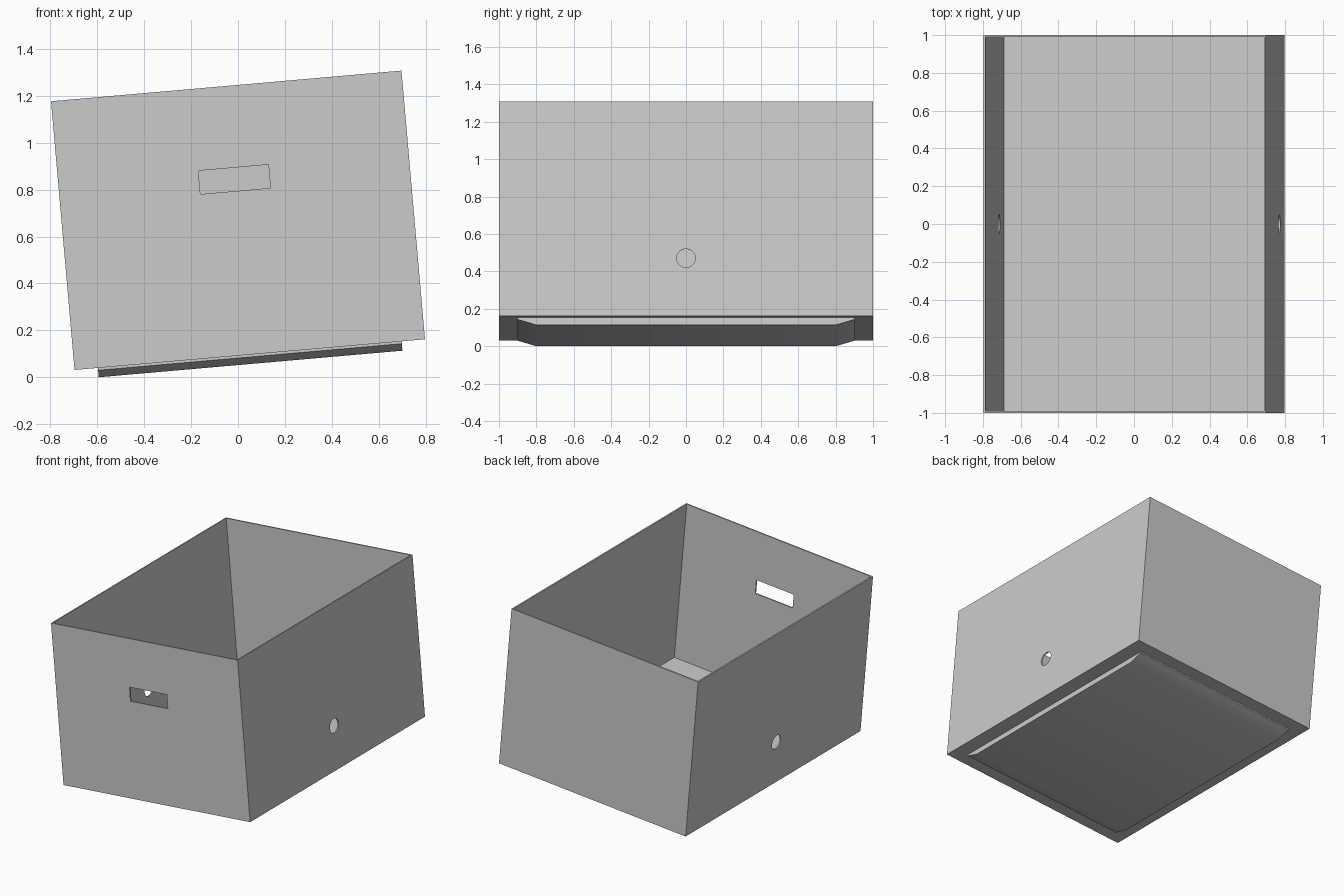
import bpy
import bmesh
from math import radians, sin, cos
from mathutils import Matrix

old = bpy.data.objects.get("Cube")
if old:
    bpy.data.objects.remove(old, do_unlink=True)

WIDTH, LENGTH, HEIGHT, WALL = 1.5, 2.0, 1.15, 0.01
INSET, LIP, DROP = 0.1, 0.01, 0.04
ANGLE = radians(5)

# The whole crate leans, resting on one lower edge of its base
lift = (WIDTH / 2 - INSET) * sin(ANGLE) + DROP * cos(ANGLE)
TILT = (Matrix.Translation((HEIGHT / 2 * sin(ANGLE), 0, lift))
        @ Matrix.Rotation(-ANGLE, 4, 'Y'))

grey = bpy.data.materials.new("plain_grey")
grey.use_nodes = True
grey.diffuse_color = (0.6, 0.6, 0.6, 1)
grey.node_tree.nodes["Principled BSDF"].inputs["Base Color"].default_value = (0.6, 0.6, 0.6, 1)


def make_object(name, bm):
    bmesh.ops.recalc_face_normals(bm, faces=bm.faces)
    mesh = bpy.data.meshes.new(name)
    bm.to_mesh(mesh)
    bm.free()
    mesh.materials.append(grey)
    obj = bpy.data.objects.new(name, mesh)
    bpy.context.collection.objects.link(obj)
    return obj


def box(name, size, centre):
    bm = bmesh.new()
    bmesh.ops.create_cube(bm, size=1, matrix=Matrix.Translation(centre) @ Matrix.Diagonal((*size, 1)))
    return make_object(name, bm)


def select_only(obj):
    bpy.ops.object.select_all(action='DESELECT')
    obj.select_set(True)
    bpy.context.view_layer.objects.active = obj


def cut(obj, cutter):
    select_only(obj)
    mod = obj.modifiers.new("cut", 'BOOLEAN')
    mod.operation = 'DIFFERENCE'
    mod.solver = 'EXACT'
    mod.object = cutter
    bpy.ops.object.modifier_apply(modifier=mod.name)
    bpy.data.objects.remove(cutter, do_unlink=True)


# Thin-walled open crate
crate = box("crate", (WIDTH, LENGTH, HEIGHT), (0, 0, HEIGHT / 2))
cut(crate, box("cavity", (WIDTH - 2 * WALL, LENGTH - 2 * WALL, HEIGHT),
               (0, 0, HEIGHT / 2 + WALL)))

# Hand slot in the front wall only
cut(crate, box("hand_slot", (0.3, 0.1, 0.1), (0, -LENGTH / 2, 0.75)))

# Round hole through both side walls
bm = bmesh.new()
bmesh.ops.create_cone(bm, cap_ends=True, segments=48, radius1=0.05, radius2=0.05,
                      depth=WIDTH + 0.2,
                      matrix=Matrix.Translation((0, 0, 0.31)) @ Matrix.Rotation(radians(90), 4, 'Y'))
cut(crate, make_object("side_hole", bm))

# Base pad: end profile with sloped front and back, extruded across the width
half_y, half_x = LENGTH / 2 - INSET, WIDTH / 2 - INSET
profile = [(-half_y, 0), (-half_y, -LIP), (-half_y + 0.1, -DROP),
           (half_y - 0.1, -DROP), (half_y, -LIP), (half_y, 0)]
bm = bmesh.new()
end = bm.faces.new([bm.verts.new((-half_x, y, z)) for y, z in profile])
side = bmesh.ops.extrude_face_region(bm, geom=[end], use_keep_orig=True)
bmesh.ops.translate(bm, vec=(2 * half_x, 0, 0),
                    verts=[g for g in side["geom"] if isinstance(g, bmesh.types.BMVert)])
base_pad = make_object("base_pad", bm)

for obj in (crate, base_pad):
    obj.matrix_world = TILT
    select_only(obj)
    bpy.ops.object.shade_smooth_by_angle(angle=radians(30))
